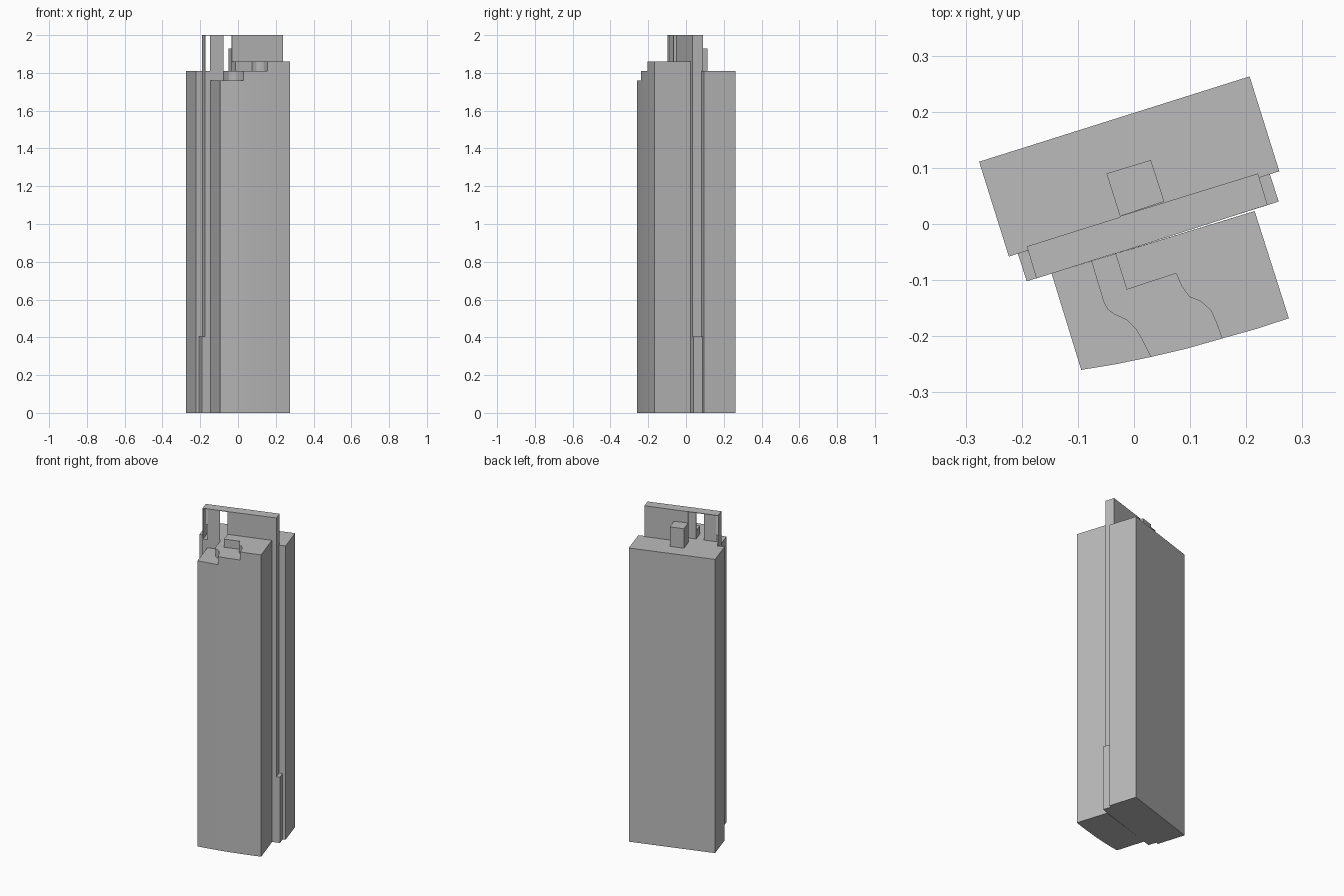
import bpy
import bmesh
from math import radians
from mathutils import Vector

cube = bpy.data.objects.get("Cube")
if cube:
    bpy.data.objects.remove(cube, do_unlink=True)

GREY = (0.5, 0.5, 0.5, 1)
concrete = bpy.data.materials.new("concrete_grey")
concrete.use_nodes = True
concrete.diffuse_color = GREY
concrete.node_tree.nodes["Principled BSDF"].inputs["Base Color"].default_value = GREY


def prism(name, outline, z0, z1, smooth=False):
    """Extrude a plan outline between two heights."""
    bm = bmesh.new()
    base = bm.faces.new([bm.verts.new((x, y, z0)) for x, y in outline])
    top = bmesh.ops.extrude_face_region(bm, geom=[base], use_keep_orig=True)["geom"]
    verts = [g for g in top if isinstance(g, bmesh.types.BMVert)]
    bmesh.ops.translate(bm, verts=verts, vec=(0, 0, z1 - z0))
    bmesh.ops.recalc_face_normals(bm, faces=bm.faces)
    mesh = bpy.data.meshes.new(name)
    bm.to_mesh(mesh)
    bm.free()
    mesh.materials.append(concrete)
    obj = bpy.data.objects.new(name, mesh)
    bpy.context.collection.objects.link(obj)
    if smooth:
        bpy.ops.object.select_all(action="DESELECT")
        obj.select_set(True)
        bpy.context.view_layer.objects.active = obj
        bpy.ops.object.shade_smooth_by_angle(angle=radians(20))
    return obj


def panel(name, p, q, z0, z1, thick=0.003):
    """Thin upright wall from p to q, thickened to the left of the line."""
    p, q = Vector(p), Vector(q)
    side = (q - p).orthogonal().normalized() * thick
    if (q - p).cross(side) < 0:
        side = -side
    prism(name, [p, q, q + side, p + side], z0, z1)


# Roof and step heights
LOW, MID, HIGH, TOP = 1.76, 1.81, 1.86, 2.0

# Rear tower
prism("rear_tower", [(-.276, .111), (-.223, -.058), (.259, .094), (.206, .263)], 0, MID)

# Front tower: curved facade and two winding roof steps
back_left, back_right = (-.147, -.088), (.215, .023)
step_1 = [(-.076, -.066), (-.054, -.139), (-.047, -.152), (-.035, -.161),
          (-.013, -.171), (.003, -.187), (.015, -.207), (.03, -.237)]
step_2 = [(-.033, -.053), (-.013, -.117), (.075, -.088), (.085, -.111), (.099, -.13),
          (.119, -.138), (.137, -.154), (.147, -.177), (.157, -.204)]
facade_a = [(-.094, -.26), (-.033, -.25)]
facade_b = [(.094, -.222)]
facade_c = [(.218, -.187), (.276, -.168)]
prism("front_tower", [back_left] + facade_a + step_1[-1:] + facade_b + step_2[-1:]
      + facade_c + [back_right], 0, LOW, True)
prism("middle_roof_step", step_1 + facade_b + step_2[-1:] + facade_c + [back_right],
      LOW, MID, True)
prism("upper_roof_step", step_2 + facade_c + [back_right], MID, HIGH, True)

# Central spine, with wider feet at both ends
rear_l, front_l = (-.191, -.04), (-.174, -.097)
front_r, rear_r = (.238, .034), (.221, .09)
spine = [rear_l, front_l, front_r, rear_r]
prism("spine", spine, 0, MID)
prism("spine_foot", [(-.207, -.053), (-.191, -.102), (.258, .04), (.242, .089)], 0, .405)

# Open crown of the spine: thin walls under a flat roof
panel("crown_left_wall", rear_l, front_l, MID, TOP)
panel("crown_right_wall", front_r, rear_r, MID, TOP)
panel("crown_front_pier", back_left, step_1[0], LOW, TOP)
panel("crown_front_wall", step_2[0], front_r, MID, TOP)
panel("crown_rear_wall", rear_r, (-.025, .014), MID, TOP)
prism("crown_roof", spine, TOP - .003, TOP)

# Rooftop plant room behind the crown
prism("plant_room", [(-.049, .09), (-.025, .014), (.054, .04), (.03, .114)], MID, 1.93)
